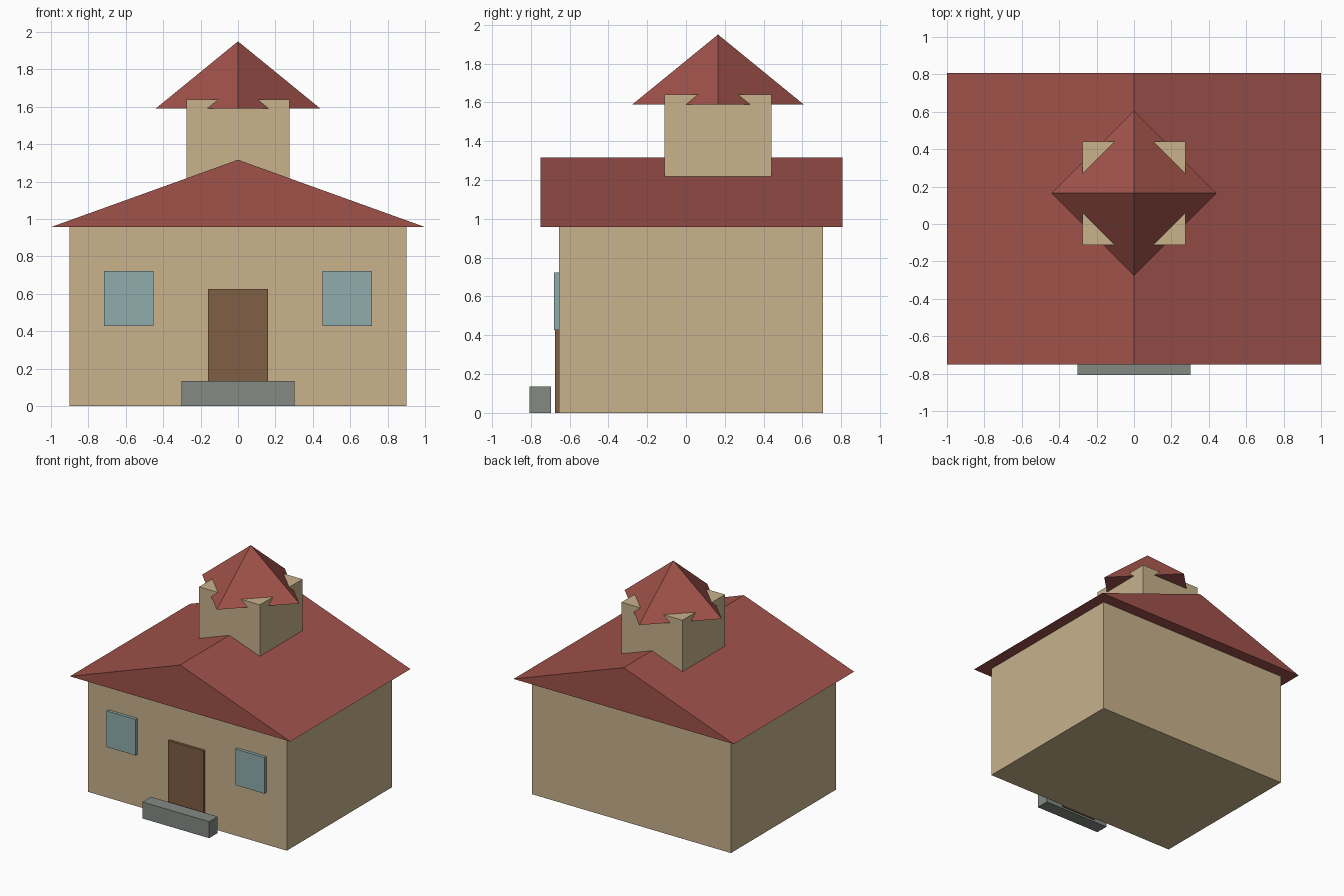
import bpy

if "Cube" in bpy.data.objects:
    bpy.data.objects.remove(bpy.data.objects["Cube"])


def material(name, rgb):
    m = bpy.data.materials.new(name)
    m.diffuse_color = (*rgb, 1)
    m.use_nodes = True
    m.node_tree.nodes["Principled BSDF"].inputs["Base Color"].default_value = m.diffuse_color
    return m


TAN = material("tan plaster", (0.578, 0.445, 0.262))
RED = material("red roof", (0.352, 0.084, 0.069))
BROWN = material("brown wood", (0.216, 0.114, 0.058))
BLUE = material("blue glass", (0.275, 0.413, 0.413))
GREY = material("grey stone", (0.227, 0.254, 0.231))


def mesh(name, verts, faces, mat):
    me = bpy.data.meshes.new(name)
    me.from_pydata(verts, [], faces)
    me.materials.append(mat)
    ob = bpy.data.objects.new(name, me)
    bpy.context.collection.objects.link(ob)
    return ob


def prism(name, profile, y0, y1, mat):
    """Extrude an anticlockwise (x, z) profile, as seen from the front, along y."""
    n = len(profile)
    verts = [(x, y, z) for y in (y0, y1) for x, z in profile]
    faces = [list(range(n)), list(range(2 * n - 1, n - 1, -1))]
    faces += [[i, i + n, (i + 1) % n + n, (i + 1) % n] for i in range(n)]
    return mesh(name, verts, faces, mat)


def box(name, x0, x1, y0, y1, z0, z1, mat):
    return prism(name, [(x0, z0), (x1, z0), (x1, z1), (x0, z1)], y0, y1, mat)


# House body and gable roof
box("walls", -0.902, 0.902, -0.655, 0.706, 0, 0.957, TAN)
prism("gable_roof", [(-1, 0.957), (1, 0.957), (0, 1.317)], -0.75, 0.806, RED)

# Square tower with a pyramid cap turned by 45 degrees
TY = 0.165
box("tower", -0.276, 0.276, TY - 0.276, TY + 0.276, 1.09, 1.64, TAN)
bpy.ops.mesh.primitive_cone_add(vertices=4, radius1=0.441, radius2=0, depth=0.36,
                                location=(0, TY, 1.77))
cap = bpy.context.object
cap.name = "tower_cap"
cap.data.materials.append(RED)

# Door, windows and the step standing in front
box("door", -0.16, 0.16, -0.676, -0.655, 0, 0.627, BROWN)
for side, x in (("left", -0.584), ("right", 0.584)):
    box("window_" + side, x - 0.132, x + 0.132, -0.68, -0.655, 0.427, 0.723, BLUE)
box("step", -0.303, 0.303, -0.806, -0.696, 0, 0.135, GREY)
